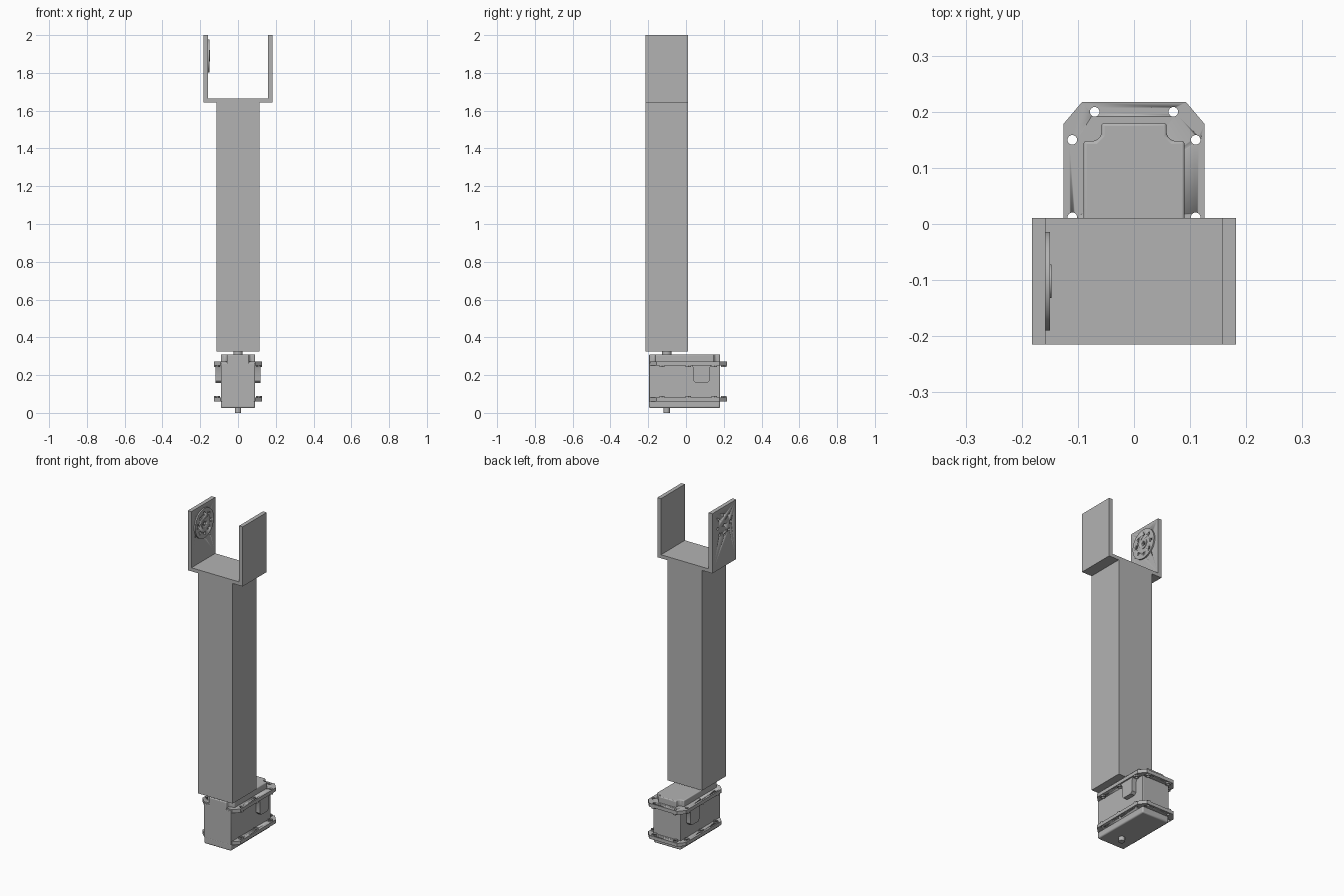
import bpy, bmesh
from math import pi, sin, cos
from mathutils import Vector, Matrix

if "Cube" in bpy.data.objects:
    bpy.data.objects.remove(bpy.data.objects["Cube"], do_unlink=True)

GREY = (0.45, 0.45, 0.45, 1)
grey = bpy.data.materials.new("plain grey")
grey.use_nodes = True
grey.diffuse_color = GREY
grey.node_tree.nodes["Principled BSDF"].inputs["Base Color"].default_value = GREY


def finish(name, bm, bevel=0):
    """Turn a bmesh into a named grey object with sharp edges kept."""
    bmesh.ops.recalc_face_normals(bm, faces=bm.faces)
    mesh = bpy.data.meshes.new(name)
    bm.to_mesh(mesh)
    bm.free()
    mesh.materials.append(grey)
    ob = bpy.data.objects.new(name, mesh)
    bpy.context.collection.objects.link(ob)
    if bevel:
        mod = ob.modifiers.new("Bevel", 'BEVEL')
        mod.width, mod.segments, mod.limit_method = bevel, 3, 'ANGLE'
    bpy.ops.object.select_all(action='DESELECT')
    ob.select_set(True)
    bpy.context.view_layer.objects.active = ob
    bpy.ops.object.shade_smooth_by_angle(angle=pi / 6)
    return ob


def prism(name, outline, low, high, axis='z', bevel=0):
    """Extrude an outline along z, y or x."""
    place = {'z': lambda a, b, h: (a, b, h),
             'y': lambda a, b, h: (a, h, b),
             'x': lambda a, b, h: (h, a, b)}[axis]
    bm = bmesh.new()
    face = bm.faces.new([bm.verts.new(place(a, b, low)) for a, b in outline])
    moved = bmesh.ops.extrude_face_region(bm, geom=[face])["geom"]
    step = Vector(place(0, 0, high - low))
    bmesh.ops.translate(bm, vec=step, verts=[v for v in moved if isinstance(v, bmesh.types.BMVert)])
    return finish(name, bm, bevel)


def rect(a0, a1, b0, b1):
    return [(a0, b0), (a1, b0), (a1, b1), (a0, b1)]


def circle(a, b, r, n=32):
    return [(a + r * cos(2 * pi * i / n), b + r * sin(2 * pi * i / n)) for i in range(n)]


def mirrored(half):
    """Close a right-hand outline with its mirror image."""
    return half + [(-x, y) for x, y in reversed(half)]


def drill(target, centres, r, low, high, axis):
    """Cut round holes through a part, then discard the cutters."""
    cutters = [prism("hole_cutter", circle(a, b, r, 20), low, high, axis) for a, b in centres]
    for cutter in cutters:
        cutter.hide_render = True
        mod = target.modifiers.new("Hole", 'BOOLEAN')
        mod.operation, mod.solver, mod.object = 'DIFFERENCE', 'EXACT', cutter
    graph = bpy.context.evaluated_depsgraph_get()
    mesh = bpy.data.meshes.new_from_object(target.evaluated_get(graph))
    target.modifiers.clear()
    target.data = mesh
    for cutter in cutters:
        bpy.data.objects.remove(cutter, do_unlink=True)


FRONT, BACK = -0.215, 0.011      # depth of arm and fork
AXIS_Y, HORN_Z = -0.102, 1.89

# Square arm and U-shaped fork
prism("arm_column", rect(-0.115, 0.115, FRONT, BACK), 0.325, 1.645)
fork = prism("fork_bracket", mirrored([(0.182, 1.643), (0.182, 2.0), (0.158, 2.0), (0.158, 1.664)]),
             FRONT, BACK, 'y')

# Round horn on the fork's inner face, drilled together with the wall
horn = prism("horn_disc", circle(AXIS_Y, HORN_Z, 0.088, 64), -0.159, -0.150, 'x')
hub = prism("horn_hub", circle(AXIS_Y, HORN_Z, 0.03), -0.159, -0.147, 'x')
ring = circle(AXIS_Y, HORN_Z, 0.06, 8)
drill(fork, ring + [(AXIS_Y, HORN_Z)], 0.008, -0.2, -0.14, 'x')
drill(horn, ring + [(AXIS_Y, HORN_Z)], 0.008, -0.2, -0.14, 'x')
drill(hub, [(AXIS_Y, HORN_Z)], 0.014, -0.2, -0.14, 'x')

# Servo case: main body, bottom cover and notched lid
prism("servo_body", rect(-0.09, 0.09, -0.195, 0.18), 0.06, 0.265, bevel=0.004)
prism("servo_bottom_cover", rect(-0.09, 0.09, -0.195, 0.18), 0.025, 0.07, bevel=0.008)
lid = mirrored([(0.058, -0.195), (0.058, -0.172), (0.068, -0.162), (0.09, -0.162),
                (0.09, 0.148), (0.068, 0.148), (0.058, 0.158), (0.058, 0.18)])
prism("servo_lid", lid, 0.255, 0.31, bevel=0.005)

# Two drilled mounting flanges with screw bosses facing each other
side_holes = [(s * 0.11, y) for s in (-1, 1) for y in (-0.127, 0.012, 0.15)]
back_holes = [(s * 0.07, 0.2) for s in (-1, 1)]
flange_outline = mirrored([(0.092, -0.19), (0.126, -0.157), (0.126, 0.178), (0.093, 0.217)])
for name, low, high, boss in (("upper", 0.252, 0.273, 0.244), ("lower", 0.061, 0.081, 0.081)):
    flange = prism(name + "_flange", flange_outline, low, high)
    drill(flange, side_holes + back_holes, 0.0085, low - 0.1, high + 0.1, 'z')
    for x, y in side_holes + back_holes:
        nut = prism(name + "_screw_boss", circle(x, y, 0.016, 6), boss, boss + 0.008)
        drill(nut, [(x, y)], 0.0085, boss - 0.05, boss + 0.05, 'z')

# Tapered cable blocks on both sides
block = [(0.03, 0.255), (0.04, 0.235), (0.04, 0.17), (0.052, 0.157),
         (0.112, 0.157), (0.125, 0.17), (0.125, 0.235), (0.135, 0.255)]
for name, x0, x1 in (("left_cable_block", 0.085, 0.118), ("right_cable_block", -0.118, -0.085)):
    prism(name, block, x0, x1, 'x')

# Output shaft above and pivot pin below
prism("output_shaft", circle(0, AXIS_Y, 0.025), 0.3, 0.33)
prism("pivot_pin", circle(0, AXIS_Y, 0.017), 0, 0.03)
